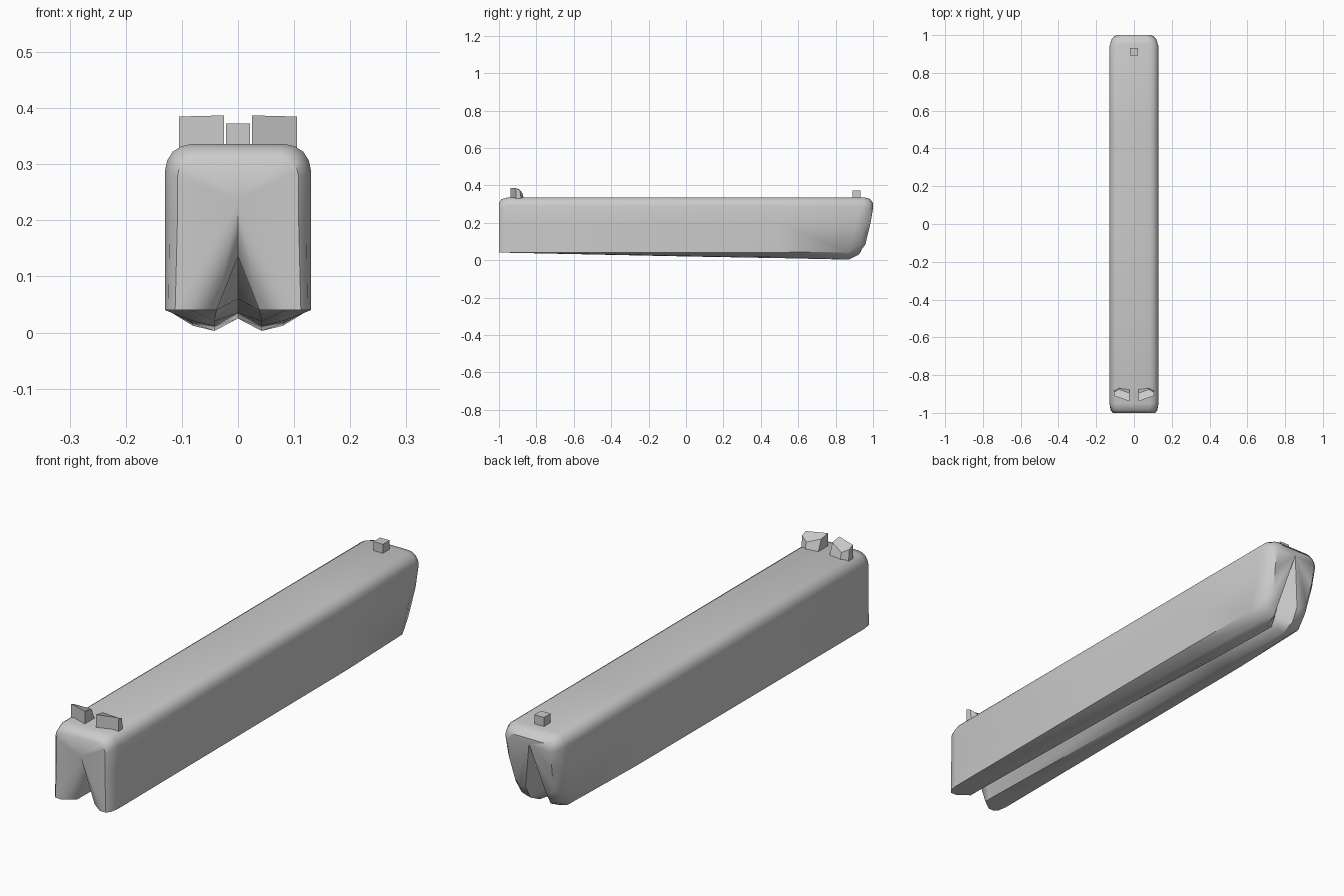
import bpy, bmesh

if "Cube" in bpy.data.objects:
    bpy.data.objects.remove(bpy.data.objects["Cube"])


def finish(bm, name, angle):
    bmesh.ops.recalc_face_normals(bm, faces=bm.faces[:])
    mesh = bpy.data.meshes.new(name)
    bm.to_mesh(mesh)
    bm.free()
    ob = bpy.data.objects.new(name, mesh)
    bpy.context.collection.objects.link(ob)
    bpy.ops.object.select_all(action='DESELECT')
    bpy.context.view_layer.objects.active = ob
    ob.select_set(True)
    bpy.ops.object.shade_smooth_by_angle(angle=angle)
    return ob


def section(y, w, top, r, bottom, ys=None):
    """Half section: rounded top corner, side, then side foot, lobe, inner lobe, groove."""
    pts = [(0, top), (w - r, top), (w - r * .62, top - r * .08),
           (w - r * .29, top - r * .29), (w - r * .08, top - r * .62),
           (w, top - r), (w, .2)] + bottom
    ys = ys or [y] * len(pts)
    return [(x, yy, z) for (x, z), yy in zip(pts, ys)]


# body: half sections from front to back
foot_f = [(.13, .04), (.085, .04), (.038, .04), (0, .135)]
foot_m = [(.13, .042), (.085, .022), (.042, .02), (0, .06)]
foot_b = [(.122, .045), (.08, .012), (.042, .003), (0, .025)]
sections = [
    section(-1, .108, .308, .03, [(.112, .04)] + foot_f[1:],
            [-1] * 8 + [-1, -.965, -.93]),
    section(-.985, .122, .327, .045, [(.124, .04)] + foot_f[1:],
            [-.985] * 8 + [-.985, -.945, -.91]),
    section(-.95, .13, .336, .047, [(.13, .04)] + foot_f[1:],
            [-.95] * 8 + [-.95, -.92, -.88]),
    section(0, .13, .336, .047, foot_m),
    section(.5, .13, .336, .047, [(.129, .042), (.083, .017), (.042, .011), (0, .035)]),
    section(.87, .13, .336, .047, foot_b,
            [.95] * 5 + [.94, .91, .87, .87, .87, .85]),
    section(.95, .118, .329, .045,
            [(.103, .085), (.08, .045), (.046, .03), (0, .06)],
            [.98] * 5 + [.98, .96, .935, .93, .925, .87]),
    section(1, .095, .308, .03,
            [(.085, .11), (.068, .085), (.045, .085), (0, .11)],
            [1] * 6 + [.987, .965, .96, .955, .89]),
]
bm = bmesh.new()
rows = [[bm.verts.new(p) for p in s] for s in sections]
for a, b in zip(rows, rows[1:]):
    for i in range(len(a) - 1):
        bm.faces.new((a[i], a[i + 1], b[i + 1], b[i]))
# end caps, each with a valley that deepens downwards
for row, z, y in ((rows[0], .235, -1), (rows[-1], .285, .998)):
    apex = bm.verts.new((0, y, z))
    bm.faces.new(row[:6] + [apex])
    bm.faces.new((apex, row[5], row[6]))
    bm.faces.new((apex, row[6], row[7], row[8]))
    bm.faces.new((apex, row[8], row[9]))
    bm.faces.new((apex, row[9], row[10]))
# mirror to the other side
geom = bm.verts[:] + bm.edges[:] + bm.faces[:]
dup = bmesh.ops.duplicate(bm, geom=geom)["geom"]
for v in dup:
    if isinstance(v, bmesh.types.BMVert):
        v.co.x = -v.co.x
bmesh.ops.remove_doubles(bm, verts=bm.verts[:], dist=.0005)
finish(bm, "body", .75)

# pair of wedge blocks on top near the front
base = [(.025, -.938), (.105, -.91), (.105, -.882), (.078, -.865), (.025, -.872)]
tops = [(.025, -.938, .387), (.105, -.91, .385), (.105, -.888, .375),
        (.078, -.876, .36), (.025, -.895, .38)]
for side, label in ((1, "right"), (-1, "left")):
    bm = bmesh.new()
    lo = [bm.verts.new((x * side, y, .325)) for x, y in base]
    hi = [bm.verts.new((x * side, y, z)) for x, y, z in tops]
    bm.faces.new(lo)
    bm.faces.new(hi)
    for i in range(5):
        j = (i + 1) % 5
        bm.faces.new((lo[i], lo[j], hi[j], hi[i]))
    finish(bm, "wedge_block_" + label, .5)

# small post on top near the back
bm = bmesh.new()
bmesh.ops.create_cube(bm, size=1)
for v in bm.verts:
    v.co.x *= .042
    v.co.y = v.co.y * .042 + .912
    v.co.z = v.co.z * .045 + .35
finish(bm, "rear_post", .5)
